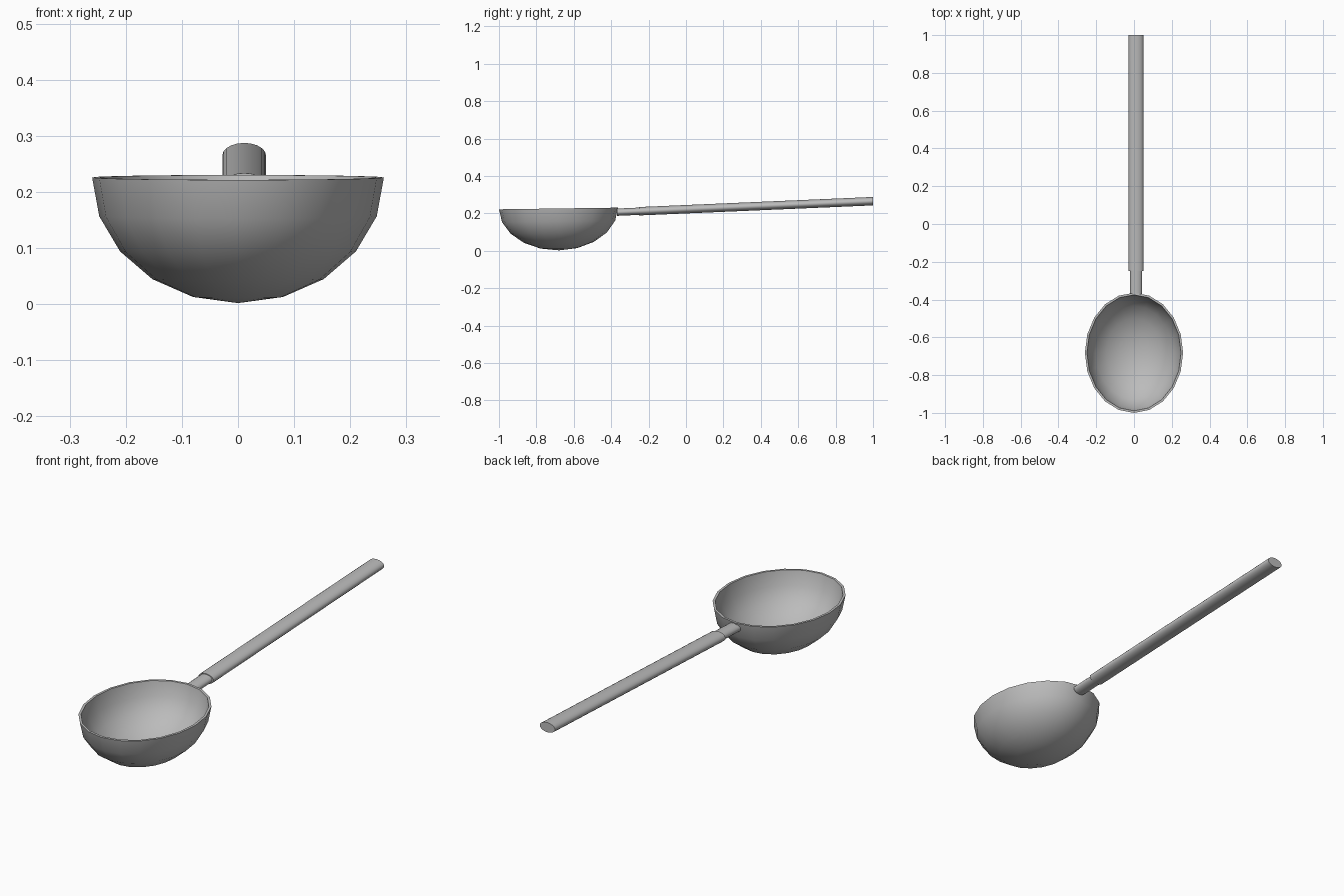
import bpy, bmesh
from math import sin, cos, pi, radians
from mathutils import Matrix

cube = bpy.data.objects.get("Cube")
if cube:
    bpy.data.objects.remove(cube, do_unlink=True)

# Single grey metal
metal = bpy.data.materials.new("grey metal")
metal.use_nodes = True
grey = (0.5, 0.5, 0.5, 1)
metal.diffuse_color = grey
metal.node_tree.nodes["Principled BSDF"].inputs["Base Color"].default_value = grey


def finish(name, bm):
    bmesh.ops.recalc_face_normals(bm, faces=bm.faces)
    mesh = bpy.data.meshes.new(name)
    bm.to_mesh(mesh)
    bm.free()
    mesh.materials.append(metal)
    obj = bpy.data.objects.new(name, mesh)
    bpy.context.collection.objects.link(obj)
    bpy.ops.object.select_all(action='DESELECT')
    obj.select_set(True)
    bpy.context.view_layer.objects.active = obj
    bpy.ops.object.shade_smooth_by_angle(angle=radians(40))
    return obj


def ring(bm, count, point):
    return [bm.verts.new(point(2 * pi * i / count)) for i in range(count)]


def bridge(bm, a, b):
    for i in range(len(a)):
        j = (i + 1) % len(a)
        bm.faces.new((a[i], a[j], b[j], b[i]))


# Bowl: outer and inner half ellipsoids joined by a narrow rim
SIDES, STEPS = 20, 5
bm = bmesh.new()
rims = []
for rx, ry, depth in ((0.26, 0.318, 0.224), (0.249, 0.307, 0.213)):
    rings = []
    for k in range(STEPS):
        t = k * pi / 2 / STEPS
        rings.append(ring(bm, SIDES, lambda a: (
            rx * cos(t) * cos(a), ry * cos(t) * sin(a), -depth * sin(t))))
    for a, b in zip(rings, rings[1:]):
        bridge(bm, a, b)
    pole = bm.verts.new((0, 0, -depth))
    last = rings[-1]
    for i in range(SIDES):
        bm.faces.new((last[i], last[(i + 1) % SIDES], pole))
    rims.append(rings[0])
bridge(bm, *rims)
bm.transform(Matrix.Translation((0, -0.682, 0.226)) @ Matrix.Rotation(radians(0.8), 4, 'X'))
finish("bowl", bm)


# Flattened round bar rising gently towards the back
def bar(name, y0, y1, rx, rz):
    bm = bmesh.new()
    ends = [ring(bm, 20, lambda a: (
        0.011 + rx * cos(a), y, 0.265 + 0.043 * (y - 1) + rz * sin(a)))
        for y in (y0, y1)]
    bridge(bm, *ends)
    for end in ends:
        bm.faces.new(end)
    finish(name, bm)


bar("handle", -0.25, 1.0, 0.039, 0.0225)
bar("neck", -0.37, -0.2, 0.032, 0.0195)
